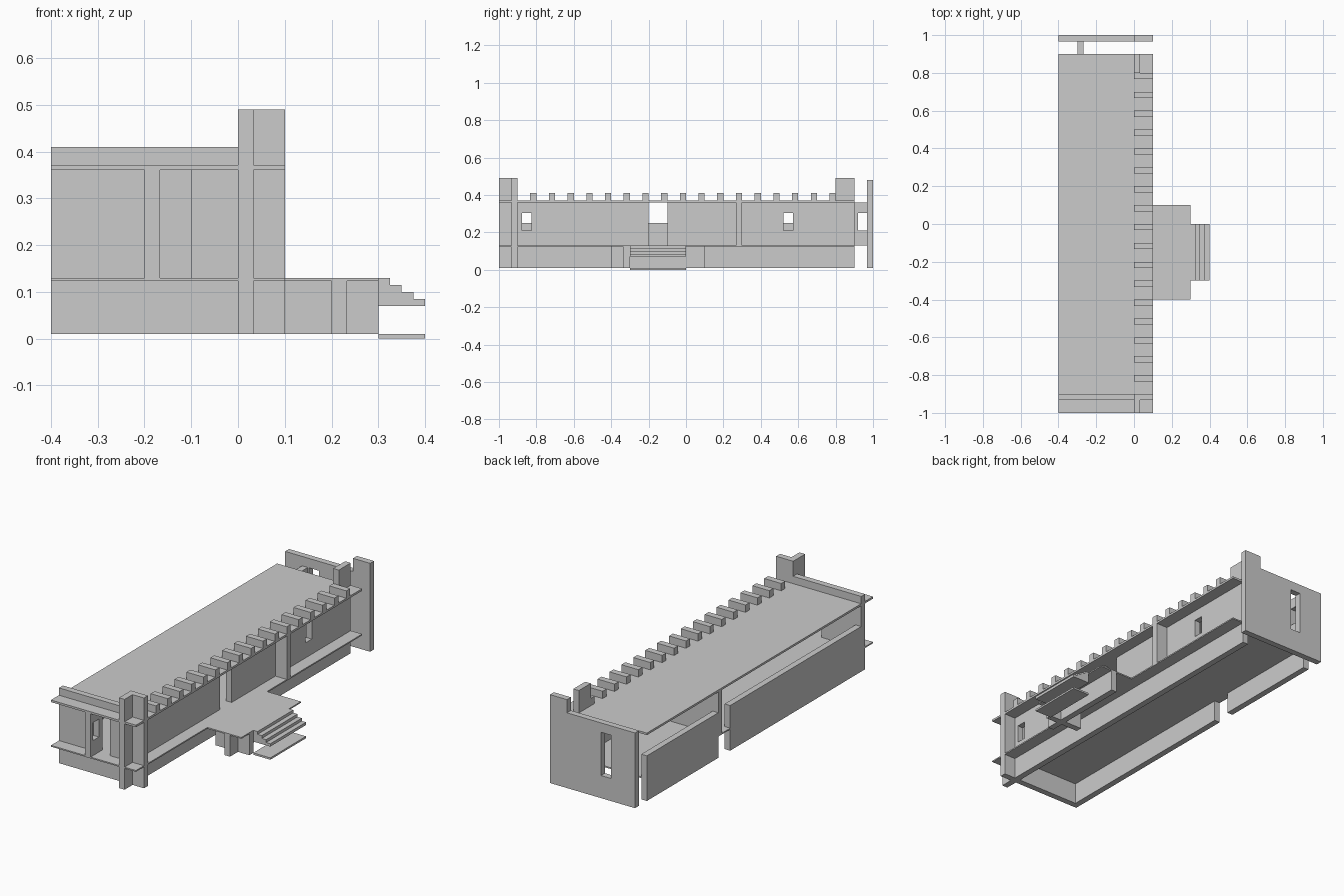
import bpy, bmesh

if "Cube" in bpy.data.objects:
    bpy.data.objects.remove(bpy.data.objects["Cube"])

T = 0.033                                  # wall thickness
GROUND, FLOOR, ROOF = 0.01, 0.13, 0.36     # main levels
PARAPET, TOWER = 0.41, 0.49


def make_object(name, bm):
    bmesh.ops.recalc_face_normals(bm, faces=bm.faces)
    mesh = bpy.data.meshes.new(name)
    bm.to_mesh(mesh)
    bm.free()
    obj = bpy.data.objects.new(name, mesh)
    bpy.context.collection.objects.link(obj)
    return obj


def box(name, x, y, z):
    """Box from three (low, high) ranges."""
    bm = bmesh.new()
    bmesh.ops.create_cube(bm, size=1)
    for v in bm.verts:
        v.co = [r[0] if c < 0 else r[1] for c, r in zip(v.co, (x, y, z))]
    return make_object(name, bm)


def extrude_y(name, profile, y0, y1):
    """Extrude an (x, z) outline along y."""
    bm = bmesh.new()
    face = bm.faces.new([bm.verts.new((x, y0, z)) for x, z in profile])
    ext = bmesh.ops.extrude_face_region(bm, geom=[face])
    verts = [g for g in ext["geom"] if isinstance(g, bmesh.types.BMVert)]
    bmesh.ops.translate(bm, verts=verts, vec=(0, y1 - y0, 0))
    return make_object(name, bm)


def cut(obj, *openings):
    """Cut box-shaped openings and bake the result."""
    for rng in openings:
        cutter = box("cutter", *rng)
        mod = obj.modifiers.new("opening", "BOOLEAN")
        mod.operation, mod.solver, mod.object = "DIFFERENCE", "EXACT", cutter
        bpy.context.view_layer.update()
        deps = bpy.context.evaluated_depsgraph_get()
        baked = bpy.data.meshes.new_from_object(obj.evaluated_get(deps))
        obj.modifiers.clear()
        obj.data = baked
        bpy.data.objects.remove(cutter)


def end_wall_profile(top):
    return [(-0.4, GROUND), (0.1, GROUND), (0.1, top), (0, top),
            (0, PARAPET), (-0.4, PARAPET)]


# Floor with terrace, and roof
extrude = [(-0.4, 0.1, -1, 0.9), (0.1, 0.3, -0.4, 0.1)]
for name, (x0, x1, y0, y1) in zip(("floor_slab", "terrace_slab"), extrude):
    box(name, (x0, x1), (y0, y1), (0.123, FLOOR))
box("roof_slab", (-0.4, 0.1), (-1, 0.9), (ROOF, 0.371))

# Front wall with doorway, corner tower and pierced fin
front = extrude_y("front_wall", end_wall_profile(TOWER), -0.9 - T, -0.9)
cut(front, ((-0.2, -0.1), (-1, -0.8), (FLOOR, ROOF)))
box("front_tower_fin", (0, T), (-1, -0.9), (GROUND, TOWER))
fin = box("front_fin", (-0.2, -0.2 + T), (-1, -0.9), (FLOOR, ROOF))
cut(fin, ((-0.3, -0.1), (-0.98, -0.93), (0.21, 0.305)))

# Back wall with tall window, joined by a pierced fin
back = extrude_y("back_wall", end_wall_profile(0.48), 1 - T, 1)
cut(back, ((-0.26, -0.2), (0.9, 1.1), (FLOOR, ROOF)))
fin = box("back_fin", (-0.3, -0.3 + T), (0.87, 1 - T), (FLOOR, ROOF))
cut(fin, ((-0.4, -0.2), (0.92, 0.98), (0.21, 0.305)))

# Right wall with doorway and two windows, plus its rear tower
right = box("right_wall", (0, T), (-0.9, 0.9), (GROUND, ROOF))
cut(right,
    ((-0.1, 0.1), (-0.2, -0.1), (FLOOR, 0.4)),
    ((-0.1, 0.1), (-0.877, -0.826), (0.21, 0.305)),
    ((-0.1, 0.1), (0.52, 0.573), (0.21, 0.305)))
box("rear_tower", (0, T), (0.8, 0.9), (ROOF, TOWER))

# Low left walls and the cross partition
box("left_wall_front", (-0.4, -0.4 + T), (-0.9, 0.2), (GROUND, 0.25))
box("left_wall_back", (-0.4, -0.4 + T), (0.3, 0.9), (GROUND, 0.25))
box("partition_wall", (-0.4, 0.1), (0.3 - T, 0.3), (FLOOR, ROOF))

# Row of roof beam ends
for i in range(17):
    y = -0.833 + 0.1 * i
    box(f"beam_end_{i + 1}", (0, 0.1), (y, y + T), (0.371, PARAPET))

# Terrace supports
box("terrace_wall_long", (0.2, 0.2 + T), (-0.4, 0.1), (GROUND, 0.123))
box("terrace_wall_cross", (0.1, 0.3), (-0.3 - T, -0.3), (GROUND, 0.123))

# Stairs and landing plate
steps = [(0.3, 0.07), (0.3, FLOOR)]
for i in range(4):
    x, z = 0.325 + 0.025 * i, FLOOR - 0.015 * i
    steps += [(x, z), (x, z - 0.015)]
extrude_y("stairs", steps[:-1] + [(0.4, 0.07)], -0.3, 0)
box("landing_plate", (0.3, 0.4), (-0.3, 0), (0, 0.01))
